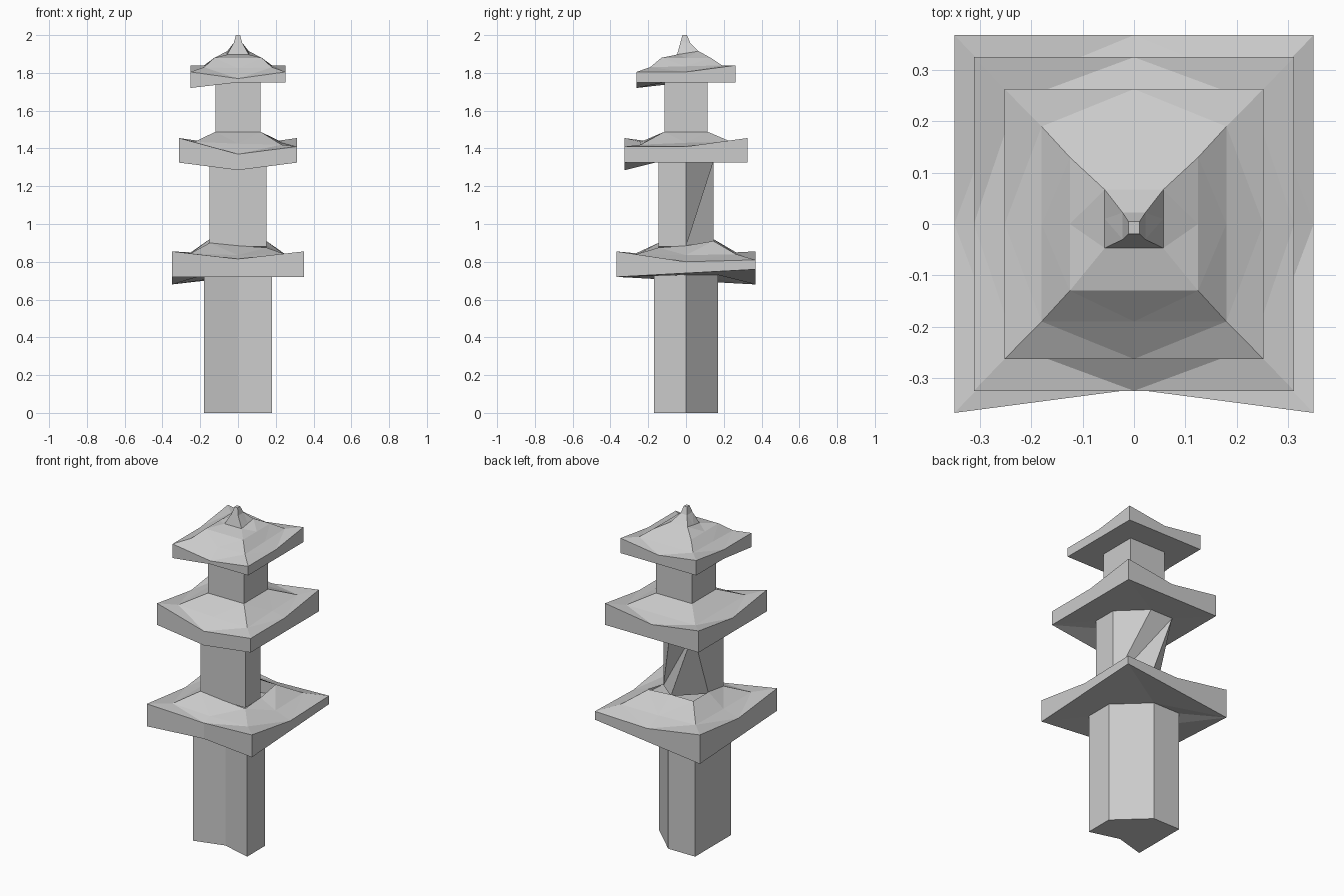
import bpy, bmesh

if "Cube" in bpy.data.objects:
    bpy.data.objects.remove(bpy.data.objects["Cube"])

# Ring order: front-left, front, front-right, right, back-right, back, back-left, left
SIGNS = [(-1, -1), (0, -1), (1, -1), (1, 0), (1, 1), (0, 1), (-1, 1), (-1, 0)]


def ring(hx, hy, z, move=None, cy=0):
    """Rectangle of 8 points; z is one height or 8, move shifts single points."""
    zs = z if isinstance(z, (list, tuple)) else [z] * 8
    pts = [[sx * hx, cy + sy * hy, zs[i]] for i, (sx, sy) in enumerate(SIGNS)]
    for i, (x, y) in (move or {}).items():
        pts[i][:2] = [x, y]
    return pts


def make(name, bm):
    bmesh.ops.recalc_face_normals(bm, faces=bm.faces[:])
    me = bpy.data.meshes.new(name)
    bm.to_mesh(me)
    bm.free()
    bpy.context.collection.objects.link(bpy.data.objects.new(name, me))


def loft(name, rings, cap_bottom=False, cap_top=False):
    """Skin rings, splitting each cell from side middle to next ring's corner."""
    bm = bmesh.new()
    vs = [[bm.verts.new(p) for p in r] for r in rings]
    for a, b in zip(vs, vs[1:]):
        for i in range(8):
            j = (i + 1) % 8
            if i % 2:
                tris = ((a[i], a[j], b[j]), (a[i], b[j], b[i]))
            else:
                tris = ((a[i], a[j], b[i]), (a[j], b[j], b[i]))
            for t in tris:
                bm.faces.new(t)
    if cap_bottom:
        bm.faces.new(vs[0])
    if cap_top:
        bm.faces.new(vs[-1])
    make(name, bm)


# Lower storey: notched front, cut back-right corner
cut = {1: (0, -.12), 4: (.09, .085)}
loft("lower_wall", [ring(.18, .17, 0, cut), ring(.18, .17, .73, cut)], cap_bottom=True)

# Lower roof
notch = {1: (0, -.322)}
loft("lower_roof", [
    ring(.18, .17, .73, cut),
    ring(.35, .368, [.72, .72, .72, .74, .76, .72, .68, .70], notch),
    ring(.35, .368, [.855, .815, .855, .80, .81, .80, .855, .815], notch),
    ring(.25, .265, [.845, .835, .84, .835, .84, .84, .85, .845]),
    ring(.15, .145, [.90, .885, .875, .885, .91, .92, .92, .92])])

# Middle storey: the cut corner sits at different places top and bottom
bm = bmesh.new()
x, y, lo, hi = .15, .145, .88, 1.33
a, b, c, d, e = [bm.verts.new(p) for p in
                 [(-x, -y, lo), (x, -y, lo), (x, 0, lo), (0, y, .91), (-x, 0, .91)]]
A, B, C, D, E = [bm.verts.new((*p, hi)) for p in
                 [(-x, -y), (x, -y), (x, 0), (0, y), (-x, y)]]
for f in [(a, b, B, A), (b, c, C, B), (c, D, C), (c, E, D), (c, d, E), (d, e, E), (e, a, A, E)]:
    bm.faces.new(f)
make("middle_wall", bm)

# Middle roof
loft("middle_roof", [
    ring(.15, .145, 1.33, {4: (.075, .0725)}),
    ring(.312, .325, [1.325, 1.285] + [1.325] * 6),
    ring(.312, .325, [1.455, 1.37, 1.41, 1.41, 1.455, 1.41, 1.455, 1.41]),
    ring(.23, .24, [1.435, 1.425, 1.42, 1.43, 1.435, 1.435, 1.435, 1.435]),
    ring(.12, .115, 1.488)])

# Upper storey
loft("upper_wall", [ring(.12, .115, 1.485), ring(.12, .115, 1.75)])

# Upper roof
loft("upper_roof", [
    ring(.12, .115, 1.75),
    ring(.252, .263, [1.72] + [1.75] * 7),
    ring(.252, .263, [1.805, 1.77, 1.805, 1.805, 1.84, 1.805, 1.84, 1.805]),
    ring(.18, .19, [1.83, 1.825, 1.83, 1.835, 1.84, 1.84, 1.84, 1.835]),
    ring(.125, .13, 1.88),
    ring(.057, .057, [1.897, 1.897, 1.897, 1.906, 1.915, 1.915, 1.915, 1.906], cy=.01)])

# Spire
loft("spire", [
    ring(.057, .057, [1.897, 1.897, 1.897, 1.906, 1.915, 1.915, 1.915, 1.906], cy=.01),
    ring(.022, .026, 1.96, cy=-.004),
    ring(.011, .012, 2.0, cy=-.007)], cap_top=True)
